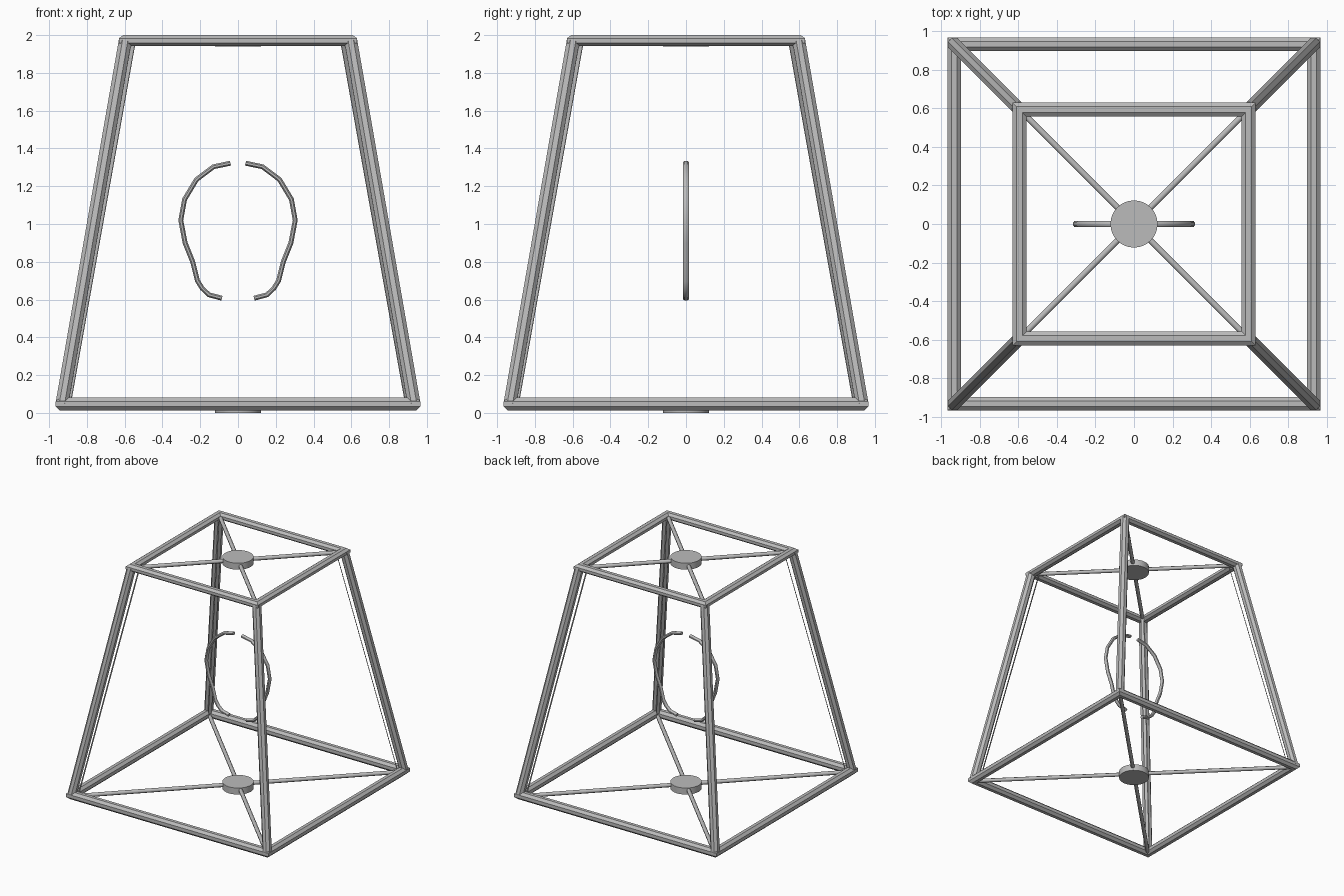
import bpy, bmesh, math
from mathutils import Vector, Matrix

cube = bpy.data.objects.get("Cube")
if cube:
    bpy.data.objects.remove(cube, do_unlink=True)

GREY = (0.5, 0.5, 0.5, 1.0)
metal = bpy.data.materials.new("grey_metal")
metal.use_nodes = True
metal.diffuse_color = GREY
metal.node_tree.nodes["Principled BSDF"].inputs["Base Color"].default_value = GREY


def finish(name, bm, smooth=False):
    bmesh.ops.recalc_face_normals(bm, faces=bm.faces)
    mesh = bpy.data.meshes.new(name)
    bm.to_mesh(mesh)
    bm.free()
    mesh.materials.append(metal)
    obj = bpy.data.objects.new(name, mesh)
    bpy.context.collection.objects.link(obj)
    if smooth:
        bpy.ops.object.select_all(action='DESELECT')
        obj.select_set(True)
        bpy.context.view_layer.objects.active = obj
        bpy.ops.object.shade_smooth_by_angle(angle=math.radians(50))
    return obj


def octagon(rx, ry):
    s = 1 / math.cos(math.pi / 8)
    angles = [math.pi / 8 + i * math.pi / 4 for i in range(8)]
    return [(rx * s * math.cos(a), ry * s * math.sin(a)) for a in angles]


def loft(bm, loops, closed=False):
    """Bridge successive loops of points; cap the ends when open."""
    rows = [[bm.verts.new(p) for p in loop] for loop in loops]
    n = len(rows[0])
    pairs = list(zip(rows, rows[1:])) + ([(rows[-1], rows[0])] if closed else [])
    for a, b in pairs:
        for i in range(n):
            j = (i + 1) % n
            bm.faces.new((a[i], a[j], b[j], b[i]))
    if not closed:
        bm.faces.new(rows[0])
        bm.faces.new(rows[-1])


def square_ring(name, half, z, rx, rz):
    """Mitred square ring with an eight-sided section."""
    bm = bmesh.new()
    loops = []
    for sx, sy in ((1, 1), (-1, 1), (-1, -1), (1, -1)):
        loops.append([(sx * (half + u), sy * (half + u), z + v)
                      for u, v in octagon(rx, rz)])
    loft(bm, loops, closed=True)
    finish(name, bm)


def sweep(name, points, section, side, smooth=False):
    """Sweep a section along a path; side is the section's first axis."""
    pts = [Vector(p) for p in points]
    side = Vector(side).normalized()
    loops = []
    for i, p in enumerate(pts):
        t = (pts[min(i + 1, len(pts) - 1)] - pts[max(i - 1, 0)]).normalized()
        up = t.cross(side).normalized()
        loops.append([p + side * u + up * v for u, v in section])
    bm = bmesh.new()
    loft(bm, loops)
    finish(name, bm, smooth)


# Square rings
square_ring("bottom_ring", 0.930, 0.047, 0.035, 0.034)
square_ring("top_ring", 0.593, 1.971, 0.037, 0.029)

# Corner posts, inner strips and diagonal spokes
strip = [(-0.013, -0.002), (0.013, -0.002), (0.013, 0.002), (-0.013, 0.002)]
corners = {"front_left": (1, -1), "front_right": (-1, -1),
           "back_left": (1, 1), "back_right": (-1, 1)}
for label, (sx, sy) in corners.items():
    def at(d, z):
        return (sx * d, sy * d, z)
    tangent = (-sy, sx, 0)
    sweep(label + "_post", [at(0.932, 0.047), at(0.597, 1.971)],
          octagon(0.034, 0.034), tangent)
    sweep(label + "_inner_strip", [at(0.893, 0.06), at(0.552, 1.965)],
          strip, tangent)
    for level, d, z in (("bottom", 0.91, 0.035), ("top", 0.57, 1.967)):
        sweep(f"{label}_{level}_spoke", [at(0.05, z), at(d, z)],
              octagon(0.015, 0.015), tangent, True)

# Centre discs
for level, z in (("bottom", 0.028), ("top", 1.967)):
    bm = bmesh.new()
    bmesh.ops.create_cone(bm, cap_ends=True, segments=32, radius1=0.122,
                          radius2=0.122, depth=0.056,
                          matrix=Matrix.Translation((0, 0, z)))
    finish(level + "_disc", bm, True)

# Bulb harp: two mirrored bent wires
harp = [(0.04, 1.322), (0.13, 1.303), (0.22, 1.235), (0.283, 1.13),
        (0.303, 1.02), (0.28, 0.90), (0.24, 0.80), (0.215, 0.70),
        (0.19, 0.66), (0.153, 0.625), (0.085, 0.607)]
for label, s in (("left", 1), ("right", -1)):
    sweep(label + "_harp_wire", [(s * x, 0, z) for x, z in harp],
          octagon(0.016, 0.013), (0, 1, 0), True)
